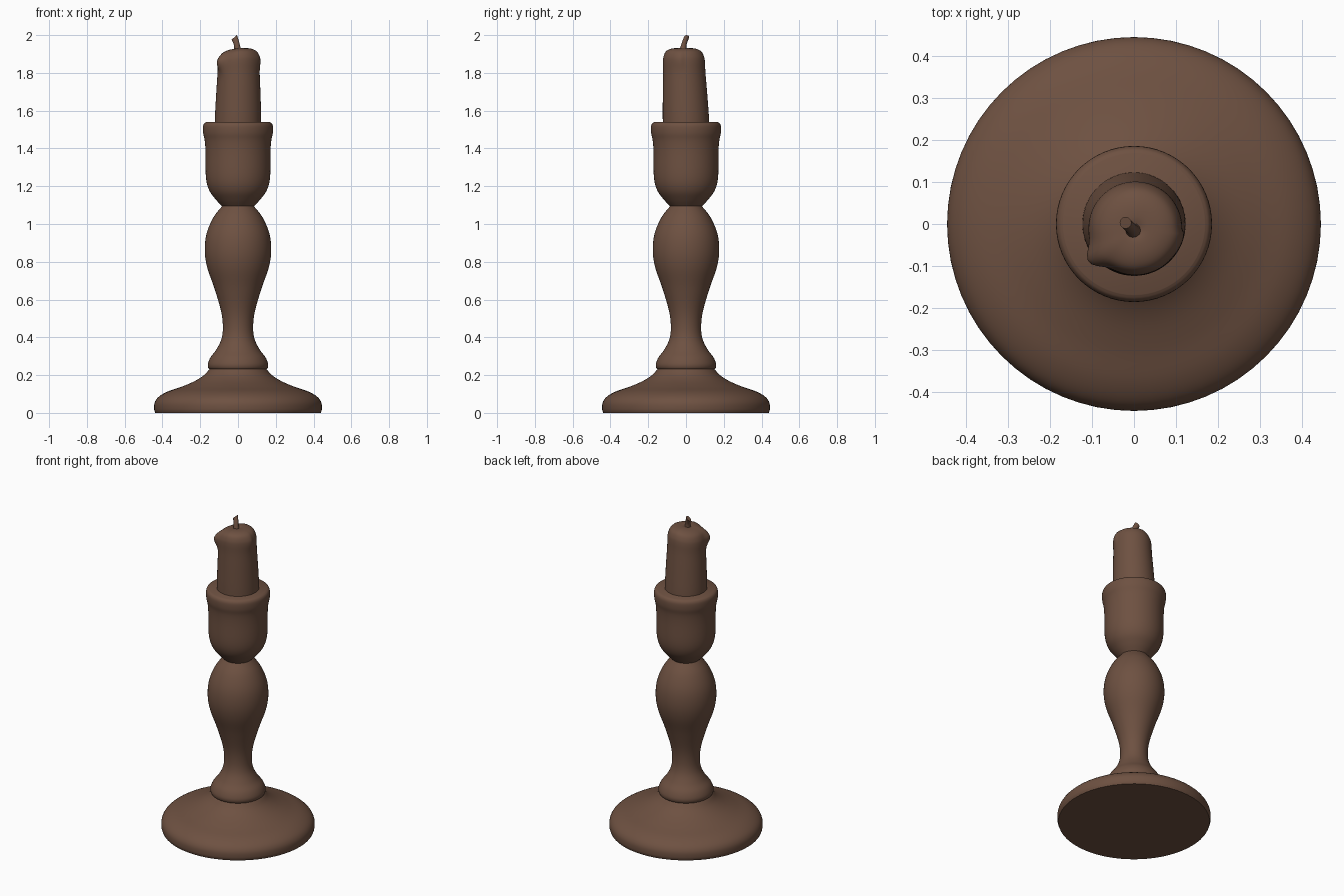
import bpy, bmesh, math
from mathutils import Vector

if "Cube" in bpy.data.objects:
    bpy.data.objects.remove(bpy.data.objects["Cube"], do_unlink=True)

brown = bpy.data.materials.new("warm brown")
brown.use_nodes = True
COLOUR = (0.155, 0.082, 0.053, 1)
brown.diffuse_color = COLOUR
brown.node_tree.nodes["Principled BSDF"].inputs["Base Color"].default_value = COLOUR


def smooth_path(points, steps=5):
    """Catmull-Rom curve through the points."""
    pts = [Vector(p) for p in points]
    ext = [2 * pts[0] - pts[1]] + pts + [2 * pts[-1] - pts[-2]]
    out = []
    for a, b, c, d in zip(ext, ext[1:], ext[2:], ext[3:]):
        for i in range(steps):
            t = i / steps
            out.append(0.5 * (2 * b + (c - a) * t + (2 * a - 5 * b + 4 * c - d) * t * t
                              + (3 * b - a - 3 * c + d) * t ** 3))
    return out + [pts[-1]]


def add_loft(name, rings, angle=40):
    """Skin a list of closed rings and cap both ends."""
    bm = bmesh.new()
    loops = [[bm.verts.new(p) for p in ring] for ring in rings]
    n = len(loops[0])
    for lo, hi in zip(loops, loops[1:]):
        for i in range(n):
            j = (i + 1) % n
            bm.faces.new((lo[i], lo[j], hi[j], hi[i]))
    bm.faces.new(loops[0][::-1])
    bm.faces.new(loops[-1])
    bmesh.ops.recalc_face_normals(bm, faces=bm.faces)
    mesh = bpy.data.meshes.new(name)
    bm.to_mesh(mesh)
    bm.free()
    mesh.materials.append(brown)
    obj = bpy.data.objects.new(name, mesh)
    bpy.context.collection.objects.link(obj)
    bpy.ops.object.select_all(action="DESELECT")
    obj.select_set(True)
    bpy.context.view_layer.objects.active = obj
    bpy.ops.object.shade_smooth_by_angle(angle=math.radians(angle))
    return obj


def add_turned(name, profile, shape=None, sides=64):
    """Turn a radius/height profile about z, with an optional reshaping rule."""
    rings = []
    for r, z in smooth_path(profile):
        ring = []
        for i in range(sides):
            a = math.tau * i / sides
            p = Vector((r * math.cos(a), r * math.sin(a), z))
            ring.append(shape(p, a) if shape else p)
        rings.append(ring)
    return add_loft(name, rings)


# Turned holder
add_turned("base", [(0.438, 0), (0.444, 0.02), (0.441, 0.055), (0.42, 0.085), (0.375, 0.112),
                    (0.30, 0.138), (0.23, 0.168), (0.18, 0.2), (0.148, 0.235)])
add_turned("stem", [(0.148, 0.228), (0.158, 0.24), (0.159, 0.262), (0.145, 0.295),
                    (0.115, 0.335), (0.088, 0.39), (0.08, 0.455), (0.09, 0.54), (0.125, 0.66),
                    (0.163, 0.77), (0.176, 0.86), (0.166, 0.95), (0.13, 1.035), (0.08, 1.1)])
add_turned("cup", [(0.08, 1.09), (0.118, 1.13), (0.153, 1.18), (0.17, 1.25), (0.172, 1.38),
                   (0.176, 1.44), (0.184, 1.48), (0.185, 1.515), (0.179, 1.532), (0.168, 1.54)])


# Candle that leans forward, with a wax lump on its front right shoulder
def melt(p, a):
    up = max(0, (p.z - 1.54) / 0.38)
    shoulder = math.exp(-((p.z - 1.875) / 0.05) ** 2)
    lump = math.exp(-((a - math.radians(215)) / 0.24) ** 2)
    side = math.exp(-((a - math.radians(350)) / 0.35) ** 2)
    grow = 1 + shoulder * (0.24 * lump + 0.05 * side)
    sag = 0.02 * up * max(0, -p.x / 0.12)
    return Vector((p.x * grow + 0.004 * up, p.y * grow - 0.013 * up, p.z - sag))


add_turned("candle", [(0.123, 1.5), (0.122, 1.58), (0.117, 1.7), (0.112, 1.8), (0.111, 1.86),
                      (0.106, 1.89), (0.092, 1.915), (0.065, 1.928), (0.03, 1.931),
                      (0.004, 1.925)], melt)

# Bent wick with a slanted tip
path = smooth_path([(0.002, -0.018, 1.9), (-0.004, -0.014, 1.935), (-0.009, -0.008, 1.96),
                    (-0.02, 0.003, 1.988)], 4)
wick = []
for k, c in enumerate(path):
    t = k / (len(path) - 1)
    r = 0.014 + 0.01 * (1 - t) ** 4
    wick.append([c + Vector((r * math.cos(a), r * math.sin(a), 0.85 * t * r * math.cos(a)))
                 for a in (math.tau * i / 12 for i in range(12))])
add_loft("wick", wick)
